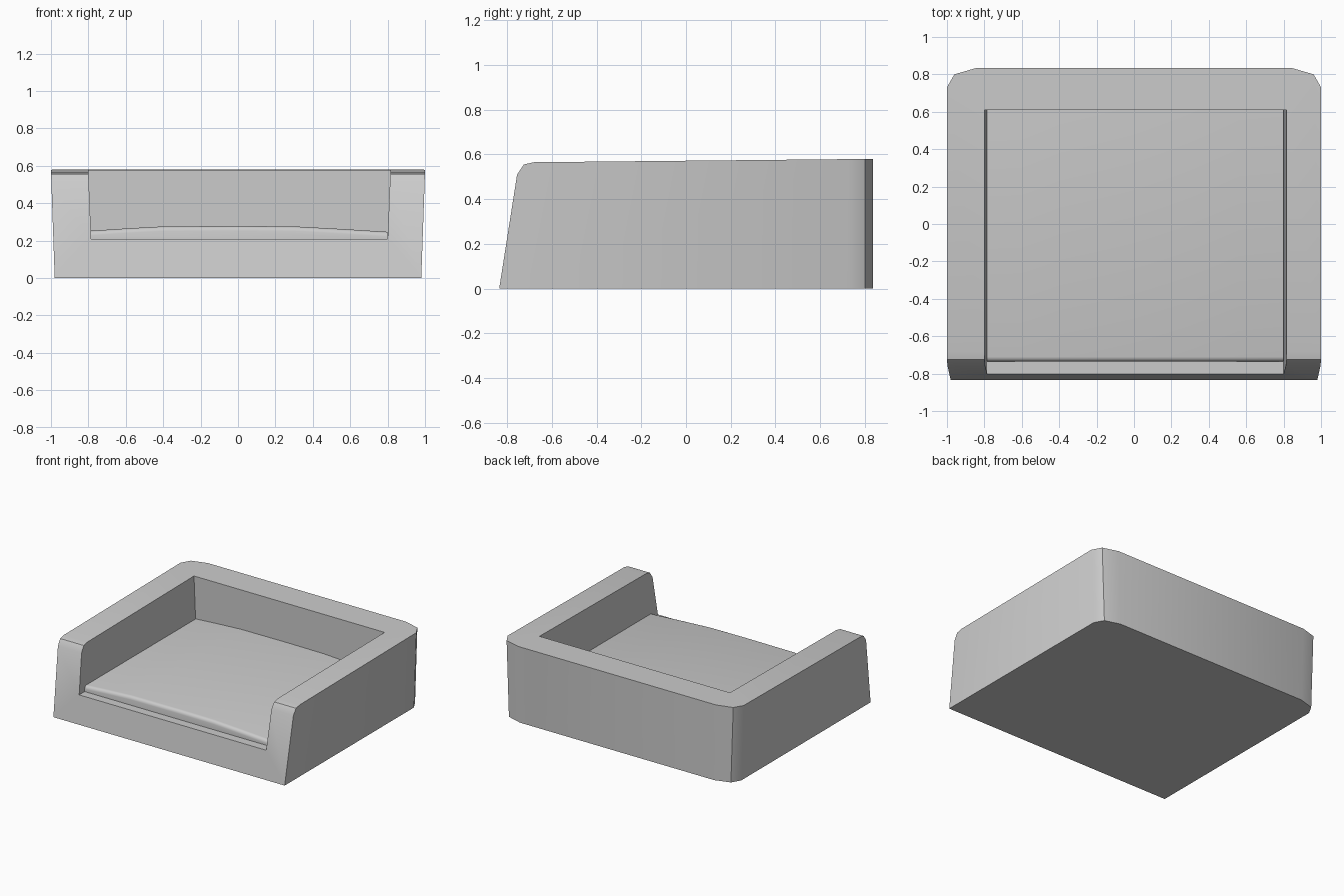
import bpy
import bmesh
import math
from mathutils import Vector

cube = bpy.data.objects.get("Cube")
if cube:
    bpy.data.objects.remove(cube, do_unlink=True)

# Upholstery material
GREY = (0.6, 0.6, 0.6, 1)
fabric = bpy.data.materials.new("grey fabric")
fabric.use_nodes = True
fabric.diffuse_color = GREY
fabric.node_tree.nodes["Principled BSDF"].inputs["Base Color"].default_value = GREY


def prism(points, offset):
    """Extrude a flat outline along an offset."""
    bm = bmesh.new()
    face = bm.faces.new([bm.verts.new(p) for p in points])
    new = bmesh.ops.extrude_face_region(bm, geom=[face])["geom"]
    moved = [g for g in new if isinstance(g, bmesh.types.BMVert)]
    bmesh.ops.translate(bm, vec=offset, verts=moved)
    bmesh.ops.recalc_face_normals(bm, faces=bm.faces)
    return bm


def finish(bm, name):
    bmesh.ops.recalc_face_normals(bm, faces=bm.faces)
    mesh = bpy.data.meshes.new(name)
    bm.to_mesh(mesh)
    bm.free()
    mesh.materials.append(fabric)
    obj = bpy.data.objects.new(name, mesh)
    bpy.context.collection.objects.link(obj)
    return obj


def select(obj):
    bpy.ops.object.select_all(action='DESELECT')
    obj.select_set(True)
    bpy.context.view_layer.objects.active = obj


# Frame: block with chamfered back corners, flaring upward
half = [(1, -0.9), (1, 0.73), (0.96, 0.8), (0.84, 0.835)]
plan = half + [(-x, y) for x, y in reversed(half)]
bm = prism([(x, y, 0) for x, y in plan], (0, 0, 0.7))
for v in bm.verts:
    v.co.x *= 0.98 + 0.02 * min(v.co.z / 0.57, 1.25)

# Trim the sloping front, rounded shoulder and top along the side profile
side = [(-0.835, 0), (-0.755, 0.51), (-0.725, 0.555), (-0.68, 0.565), (0.835, 0.58)]
for (y0, z0), (y1, z1) in zip(side, side[1:]):
    cut = bmesh.ops.bisect_plane(
        bm, geom=bm.verts[:] + bm.edges[:] + bm.faces[:],
        plane_co=(0, y0, z0), plane_no=Vector((0, z0 - z1, y1 - y0)).normalized(),
        clear_outer=True)["geom_cut"]
    bmesh.ops.contextual_create(
        bm, geom=[g for g in cut if isinstance(g, bmesh.types.BMEdge)])
frame = finish(bm, "sofa_frame")

# Seat opening, slightly wider at the top
opening = [(-0.785, -1, 0.21), (0.8, -1, 0.21), (0.82, -1, 0.7), (-0.805, -1, 0.7)]
cutter = finish(prism(opening, (0, 1.61, 0)), "seat_opening_cutter")
cutter.hide_render = True
mod = frame.modifiers.new("seat opening", 'BOOLEAN')
mod.object = cutter
mod.operation = 'DIFFERENCE'
mod.solver = 'EXACT'
select(frame)
bpy.ops.object.modifier_apply(modifier=mod.name)
bpy.data.objects.remove(cutter, do_unlink=True)

# Seat cushion: crowned top with a rounded front edge
crown = [(-0.785, 0.205), (0.8, 0.205), (0.8, 0.247), (0.56, 0.262), (0.3, 0.276),
         (0, 0.278), (-0.4, 0.276), (-0.6, 0.265), (-0.785, 0.253)]
bm = prism([(x, -0.735, z) for x, z in crown], (0, 1.345, 0))
front_edges = [e for e in bm.edges
               if all(v.co.y < -0.7 and v.co.z > 0.22 for v in e.verts)]
bmesh.ops.bevel(bm, geom=front_edges, offset=0.025, offset_type='OFFSET',
                segments=3, profile=0.5, affect='EDGES')
cushion = finish(bm, "seat_cushion")

for obj in (frame, cushion):
    select(obj)
    bpy.ops.object.shade_smooth_by_angle(angle=math.radians(35))
